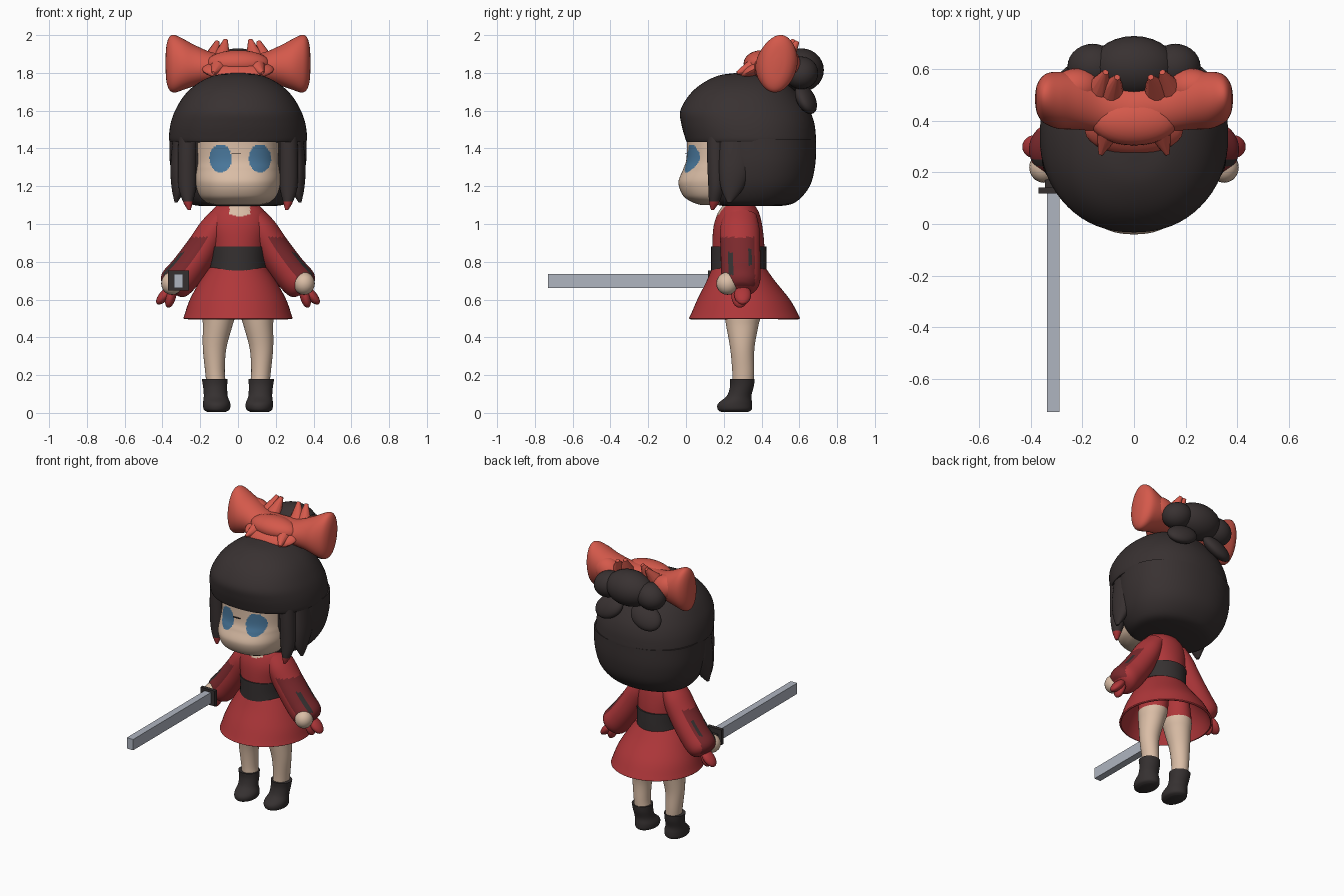
import bpy
import bmesh
import math
from mathutils import Vector, Matrix

default_cube = bpy.data.objects.get("Cube")
if default_cube:
    bpy.data.objects.remove(default_cube, do_unlink=True)


def material(name, red, green, blue):
    mat = bpy.data.materials.new(name)
    mat.use_nodes = True
    mat.diffuse_color = (red, green, blue, 1)
    shader = mat.node_tree.nodes["Principled BSDF"]
    shader.inputs["Base Color"].default_value = mat.diffuse_color
    shader.inputs["Roughness"].default_value = 0.8
    return mat


RED = material("dress red", 0.43, 0.038, 0.042)
DARK_RED = material("sleeve dark red", 0.2, 0.022, 0.026)
BOW_RED = material("bow coral red", 0.66, 0.1, 0.07)
HAIR = material("hair black", 0.04, 0.031, 0.031)
BLACK = material("belt and boot black", 0.036, 0.03, 0.03)
SKIN = material("skin", 0.7, 0.51, 0.38)
BLUE = material("eye blue", 0.065, 0.18, 0.32)
STEEL = material("blade steel", 0.43, 0.46, 0.53)

X, Y = Vector((1, 0, 0)), Vector((0, 1, 0))
parts = []


def finish(name, bm, mats, rule=None):
    """Turn a bmesh into an object; rule(centre) picks the material slot."""
    bmesh.ops.recalc_face_normals(bm, faces=bm.faces)
    if rule:
        for face in bm.faces:
            face.material_index = rule(face.calc_center_median())
    mesh = bpy.data.meshes.new(name)
    bm.to_mesh(mesh)
    bm.free()
    for mat in mats:
        mesh.materials.append(mat)
    obj = bpy.data.objects.new(name, mesh)
    bpy.context.collection.objects.link(obj)
    parts.append(obj)
    return obj


def smooth_rings(rings, steps):
    """Catmull-Rom interpolation through the given cross-sections."""
    pts = [Vector(r) for r in rings]
    pts = [pts[0]] + pts + [pts[-1]]
    out = []
    for a, b, c, d in zip(pts, pts[1:], pts[2:], pts[3:]):
        for i in range(steps):
            t = i / steps
            out.append(0.5 * (2 * b + (c - a) * t + (2 * a - 5 * b + 4 * c - d) * t ** 2
                              + (3 * b - a - 3 * c + d) * t ** 3))
    return out + [pts[-1]]


def loft(name, rings, mats, u=X, v=Y, n=40, steps=5, power=2, caps=True, rule=None, cut=None):
    """Skin rings of (x, y, z, radius along u, radius along v)."""
    bm = bmesh.new()
    loops = []
    for r in smooth_rings(rings, steps):
        loop = []
        for i in range(n):
            c, s = math.cos(math.tau * i / n), math.sin(math.tau * i / n)
            p = Vector(r[:3])
            p += u * r[3] * math.copysign(abs(c) ** (2 / power), c)
            p += v * r[4] * math.copysign(abs(s) ** (2 / power), s)
            loop.append(bm.verts.new(p))
        loops.append(loop)
    for low, high in zip(loops, loops[1:]):
        for i in range(n):
            j = (i + 1) % n
            bm.faces.new((low[i], low[j], high[j], high[i]))
    if caps:
        bm.faces.new(loops[0])
        bm.faces.new(loops[-1])
    if cut:
        doomed = [f for f in bm.faces if cut(f.calc_center_median())]
        bmesh.ops.delete(bm, geom=doomed, context="FACES")
    return finish(name, bm, mats, rule)


def upright(spans):
    """Rings centred on x = 0 from (z, half width, front y, back y)."""
    return [(0, (f + b) / 2, z, w, (b - f) / 2) for z, w, f, b in spans]


def ball(name, centre, radii, mat, tilt=0, spin=0, segs=28):
    bm = bmesh.new()
    place = (Matrix.Translation(centre) @ Matrix.Rotation(spin, 4, "Y")
             @ Matrix.Rotation(tilt, 4, "X") @ Matrix.Diagonal((*radii, 1)))
    bmesh.ops.create_uvsphere(bm, u_segments=segs, v_segments=segs // 2, radius=1, matrix=place)
    return finish(name, bm, [mat])


def box(name, centre, size, mat):
    bm = bmesh.new()
    bmesh.ops.create_cube(bm, size=1, matrix=Matrix.Translation(centre) @ Matrix.Diagonal((*size, 1)))
    return finish(name, bm, [mat])


def spike(name, base, tip, radius, mat):
    bm = bmesh.new()
    way = Vector(tip) - Vector(base)
    place = Matrix.Translation((Vector(base) + Vector(tip)) / 2) @ way.to_track_quat("Z", "Y").to_matrix().to_4x4()
    bmesh.ops.create_cone(bm, cap_ends=True, segments=12, radius1=radius, radius2=radius / 6,
                          depth=way.length, matrix=place)
    return finish(name, bm, [mat])


# Dress: flared open skirt, torso with skin neckline, belt
skirt = loft("skirt", upright([(0.5, 0.29, 0.015, 0.605), (0.52, 0.283, 0.025, 0.595),
                               (0.6, 0.255, 0.06, 0.55), (0.7, 0.2, 0.11, 0.47),
                               (0.77, 0.15, 0.14, 0.42)]), [RED], n=56, caps=False)
thickness = skirt.modifiers.new("thickness", "SOLIDIFY")
thickness.thickness = 0.012
loft("torso", upright([(0.74, 0.14, 0.145, 0.415), (0.88, 0.145, 0.14, 0.415), (0.98, 0.16, 0.145, 0.405),
                       (1.05, 0.15, 0.165, 0.39), (1.09, 0.12, 0.19, 0.37), (1.12, 0.08, 0.22, 0.35)]),
     [RED, SKIN], n=96, steps=10, rule=lambda c: int(c.y < 0.27 and c.z > 1.035 + abs(c.x - 0.01) * 0.3
                                                     and -0.045 < c.x < 0.065))
loft("belt", upright([(0.75, 0.15, 0.133, 0.427), (0.81, 0.146, 0.133, 0.427), (0.88, 0.15, 0.133, 0.425)]), [BLACK])
loft("neck", upright([(1.04, 0.06, 0.21, 0.35), (1.16, 0.06, 0.21, 0.35)]), [SKIN])


def sleeve_colour(c):
    outer = abs(c.x) - 0.2 > (0.87 - c.z) * 0.7
    if outer and (0.225 < c.y < 0.25 and 0.73 < c.z < 0.85 or 0.33 < c.y < 0.35 and 0.78 < c.z < 0.87):
        return 2
    return int(outer and 0.67 < c.z < 0.93 and c.y < 0.365)


# Limbs, built once for each side
for side, s in (("right", -1), ("left", 1)):
    loft(side + "_sleeve", [(s * 0.085, 0.285, 1.04, 0.09, 0.06), (s * 0.13, 0.285, 0.965, 0.105, 0.08),
                            (s * 0.19, 0.288, 0.865, 0.105, 0.088), (s * 0.265, 0.29, 0.76, 0.105, 0.092),
                            (s * 0.325, 0.29, 0.69, 0.1, 0.092), (s * 0.35, 0.29, 0.655, 0.07, 0.07),
                            (s * 0.36, 0.29, 0.645, 0.03, 0.03)],
         [RED, DARK_RED, BLACK], u=Y, v=Vector((s * 0.8, 0, 0.6)), n=64, steps=10, rule=sleeve_colour)
    ball(side + "_sleeve_outer_tip", (s * 0.385, 0.3, 0.625), (0.028, 0.045, 0.065), RED, spin=s * -0.75)
    ball(side + "_sleeve_inner_tip", (s * 0.355, 0.285, 0.62), (0.028, 0.045, 0.065), RED, spin=s * -0.25)
    ball(side + "_hand", (s * 0.35, 0.22, 0.685), (0.057, 0.06, 0.06), SKIN, segs=20)
    loft(side + "_leg", [(s * 0.115, 0.302, 0.15, 0.052, 0.057), (s * 0.122, 0.303, 0.22, 0.052, 0.058),
                         (s * 0.124, 0.298, 0.34, 0.062, 0.064), (s * 0.108, 0.298, 0.46, 0.078, 0.085),
                         (s * 0.098, 0.3, 0.54, 0.088, 0.1), (s * 0.075, 0.29, 0.72, 0.075, 0.12)],
         [SKIN, RED], rule=lambda c: int(c.z > 0.53))
    loft(side + "_boot", [(s * 0.114, 0.258, 0.004, 0.045, 0.07), (s * 0.113, 0.258, 0.018, 0.068, 0.09),
                          (s * 0.113, 0.26, 0.05, 0.072, 0.09), (s * 0.118, 0.281, 0.09, 0.063, 0.065),
                          (s * 0.121, 0.296, 0.14, 0.064, 0.063), (s * 0.124, 0.298, 0.18, 0.068, 0.066)], [BLACK])


def face_colour(c):
    eye = ((abs(c.x - 0.012) - 0.104) / 0.059) ** 2 + ((c.z - 1.347) / 0.074) ** 2 < 1
    return int(eye and c.y < 0.2)


# Head and painted eyes
loft("face", upright([(1.1, 0.11, 0.08, 0.3), (1.115, 0.165, 0.035, 0.4), (1.15, 0.205, -0.015, 0.45),
                      (1.22, 0.228, -0.04, 0.5), (1.29, 0.228, -0.015, 0.5),
                      (1.35, 0.225, 0.003, 0.5), (1.48, 0.22, 0.005, 0.5)]),
     [SKIN, BLUE], n=240, steps=16, power=2.4, rule=face_colour)
box("nose_bridge_mark", (-0.01, 0.0, 1.372), (0.05, 0.008, 0.005), BLACK)

# Hair: crown with fringe, then the bob open around the face
loft("hair_crown", upright([(1.435, 0.362, 0.003, 0.688), (1.46, 0.366, -0.006, 0.688), (1.53, 0.357, -0.025, 0.68),
                            (1.6, 0.333, -0.03, 0.655), (1.68, 0.285, 0.015, 0.6), (1.74, 0.22, 0.08, 0.54),
                            (1.785, 0.13, 0.17, 0.46), (1.8, 0.03, 0.27, 0.36)]), [HAIR], n=64, power=2.2)
loft("hair_bob", upright([(1.095, 0.2, 0.2, 0.5), (1.115, 0.27, 0.14, 0.58), (1.2, 0.33, 0.1, 0.655),
                          (1.32, 0.36, 0.088, 0.685), (1.45, 0.364, 0.085, 0.688)]), [HAIR],
     n=96, power=2.2, cut=lambda c: c.y < 0.13 and c.z < 1.44)
for side, s in (("right", -1), ("left", 1)):
    loft(side + "_front_lock", [(s * 0.265, 0.16, 1.46, 0.05, 0.05), (s * 0.268, 0.16, 1.34, 0.05, 0.048),
                                (s * 0.268, 0.16, 1.2, 0.047, 0.042), (s * 0.265, 0.15, 1.12, 0.027, 0.028),
                                (s * 0.258, 0.14, 1.075, 0.008, 0.008)],
         [HAIR, RED], n=24, rule=lambda c: int(c.z < 1.115))
    loft(side + "_side_lock", [(s * 0.3, 0.27, 1.46, 0.045, 0.09), (s * 0.315, 0.26, 1.3, 0.043, 0.085),
                               (s * 0.315, 0.245, 1.19, 0.036, 0.06), (s * 0.328, 0.23, 1.115, 0.008, 0.012)],
         [HAIR], n=24)
    ball(side + "_loose_hair", (s * 0.14, 0.635, 1.66), (0.11, 0.045, 0.08), HAIR, tilt=0.6, spin=s * 0.4)
    ball(side + "_bun_side", (s * 0.16, 0.61, 1.8), (0.1, 0.09, 0.085), HAIR, spin=s * 0.3)
ball("hair_bun", (0, 0.61, 1.815), (0.165, 0.12, 0.115), HAIR)

# Bow: flared lobes, knot, front flap and ragged rear points
for side, s in (("right", -1), ("left", 1)):
    loft(side + "_bow_lobe", [(0, 0.43, 1.84, 0.1, 0.07), (s * 0.12, 0.455, 1.83, 0.1, 0.075),
                              (s * 0.22, 0.475, 1.838, 0.108, 0.105), (s * 0.29, 0.48, 1.845, 0.11, 0.135),
                              (s * 0.335, 0.485, 1.848, 0.1, 0.152), (s * 0.362, 0.485, 1.85, 0.08, 0.142),
                              (s * 0.378, 0.485, 1.85, 0.05, 0.1), (s * 0.384, 0.485, 1.85, 0.015, 0.03)],
         [BOW_RED], u=Y, v=Vector((0, 0.1, 1)))
    spike(side + "_bow_inner_crest", (s * 0.1, 0.49, 1.82), (s * 0.065, 0.57, 1.975), 0.07, BOW_RED)
    spike(side + "_bow_outer_crest", (s * 0.15, 0.49, 1.82), (s * 0.11, 0.59, 1.965), 0.07, BOW_RED)
    ball(side + "_bow_rear_fold", (s * 0.22, 0.53, 1.85), (0.1, 0.075, 0.08), BOW_RED, spin=s * -0.4)
    spike(side + "_flap_point", (s * 0.1, 0.36, 1.83), (s * 0.13, 0.27, 1.8), 0.05, BOW_RED)
ball("bow_knot", (0, 0.4, 1.85), (0.17, 0.095, 0.07), BOW_RED)
ball("bow_front_flap", (0, 0.36, 1.82), (0.19, 0.1, 0.04), BOW_RED, tilt=0.5)

# Sword held forward in the right hand
box("sword_blade", (-0.314, -0.3, 0.698), (0.048, 0.86, 0.075), STEEL)
box("sword_guard", (-0.315, 0.13, 0.7), (0.11, 0.025, 0.105), BLACK)
box("sword_handle", (-0.325, 0.18, 0.695), (0.04, 0.09, 0.045), BLACK)

bpy.ops.object.select_all(action="DESELECT")
for part in parts:
    part.select_set(True)
bpy.context.view_layer.objects.active = parts[0]
bpy.ops.object.shade_smooth_by_angle(angle=math.radians(40))
